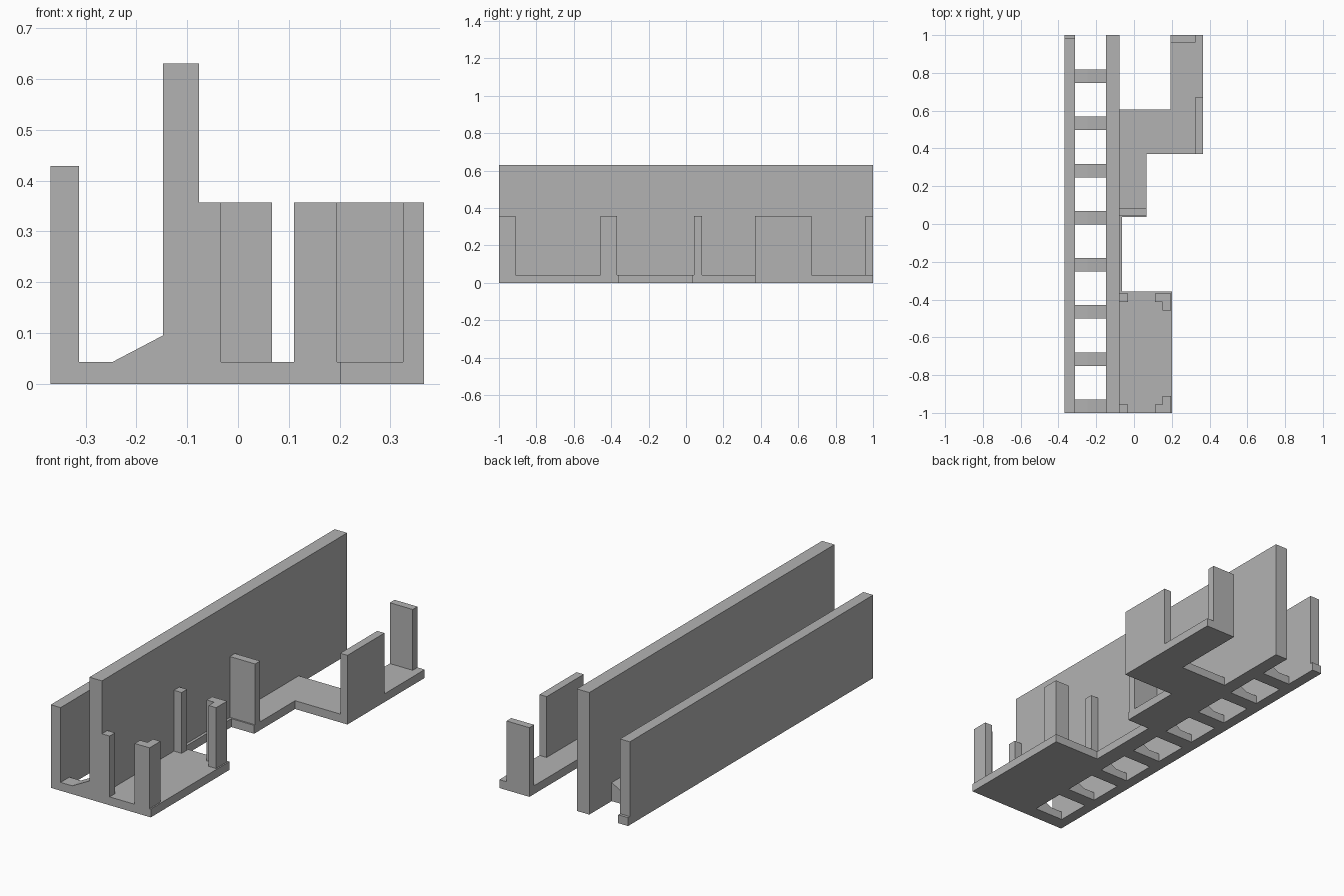
import bpy, bmesh
from mathutils import Vector

cube = bpy.data.objects.get("Cube")
if cube:
    bpy.data.objects.remove(cube)

grey = bpy.data.materials.new("plain grey")
grey.use_nodes = True
colour = (0.45, 0.45, 0.45, 1)
grey.diffuse_color = colour
grey.node_tree.nodes["Principled BSDF"].inputs["Base Color"].default_value = colour

FLOOR = 0.043      # floor thickness
POST_TOP = 0.357   # top of the short walls and posts


def prism(name, outline, depth):
    """Extrude a closed 3D outline along a vector."""
    bm = bmesh.new()
    face = bm.faces.new([bm.verts.new(p) for p in outline])
    ext = bmesh.ops.extrude_face_region(bm, geom=[face])
    moved = [g for g in ext["geom"] if isinstance(g, bmesh.types.BMVert)]
    bmesh.ops.translate(bm, verts=moved, vec=Vector(depth))
    bmesh.ops.recalc_face_normals(bm, faces=bm.faces)
    mesh = bpy.data.meshes.new(name)
    bm.to_mesh(mesh)
    bm.free()
    mesh.materials.append(grey)
    obj = bpy.data.objects.new(name, mesh)
    bpy.context.collection.objects.link(obj)
    return obj


def slab(name, plan, z0, z1):
    """Raise a floor plan between two heights."""
    return prism(name, [(x, y, z0) for x, y in plan], (0, 0, z1 - z0))


def box(name, x0, x1, y0, y1, z0, z1):
    return slab(name, [(x0, y0), (x1, y0), (x1, y1), (x0, y1)], z0, z1)


# Long walls and the footing below the outer one
box("main_wall", -0.148, -0.077, -1, 1, 0, 0.63)
box("outer_wall_footing", -0.369, -0.313, -1, 1, 0, FLOOR)
box("outer_wall", -0.369, -0.313, -1, 0.985, FLOOR, 0.429)

# Sloped ties joining the two long walls
tie_profile = [(-0.313, 0), (-0.148, 0), (-0.148, 0.095),
               (-0.247, FLOOR), (-0.313, FLOOR)]
for i in range(8):
    y = -1 + 0.2495 * i
    prism(f"tie_{i + 1}", [(x, y, z) for x, z in tie_profile], (0, 0.071, 0))

# Stepped floor
slab("floor", [(-0.077, -1), (0.202, -1), (0.202, -0.358), (-0.063, -0.358),
               (-0.063, 0.036), (0.067, 0.036), (0.067, 0.37), (0.366, 0.37),
               (0.366, 1), (0.194, 1), (0.194, 0.605), (-0.077, 0.605)],
     0, FLOOR)

# Front room: a square post and an L-shaped post at each end
for end, y, step in (("front", -1, 1), ("rear", -0.368, -1)):
    y1, y2 = y + step * 0.044, y + step * 0.089
    box(f"{end}_wall_post", -0.077, -0.033, min(y, y1), max(y, y1), FLOOR, POST_TOP)
    slab(f"{end}_corner_post",
         [(0.11, y), (0.195, y), (0.195, y2), (0.152, y2), (0.152, y1), (0.11, y1)],
         FLOOR, POST_TOP)

# Short walls of the back rooms
box("middle_short_wall", -0.077, 0.067, 0.044, 0.085, FLOOR, POST_TOP)
box("side_short_wall", 0.325, 0.366, 0.37, 0.672, FLOOR, POST_TOP)
box("back_short_wall", 0.194, 0.325, 0.961, 1, FLOOR, POST_TOP)
